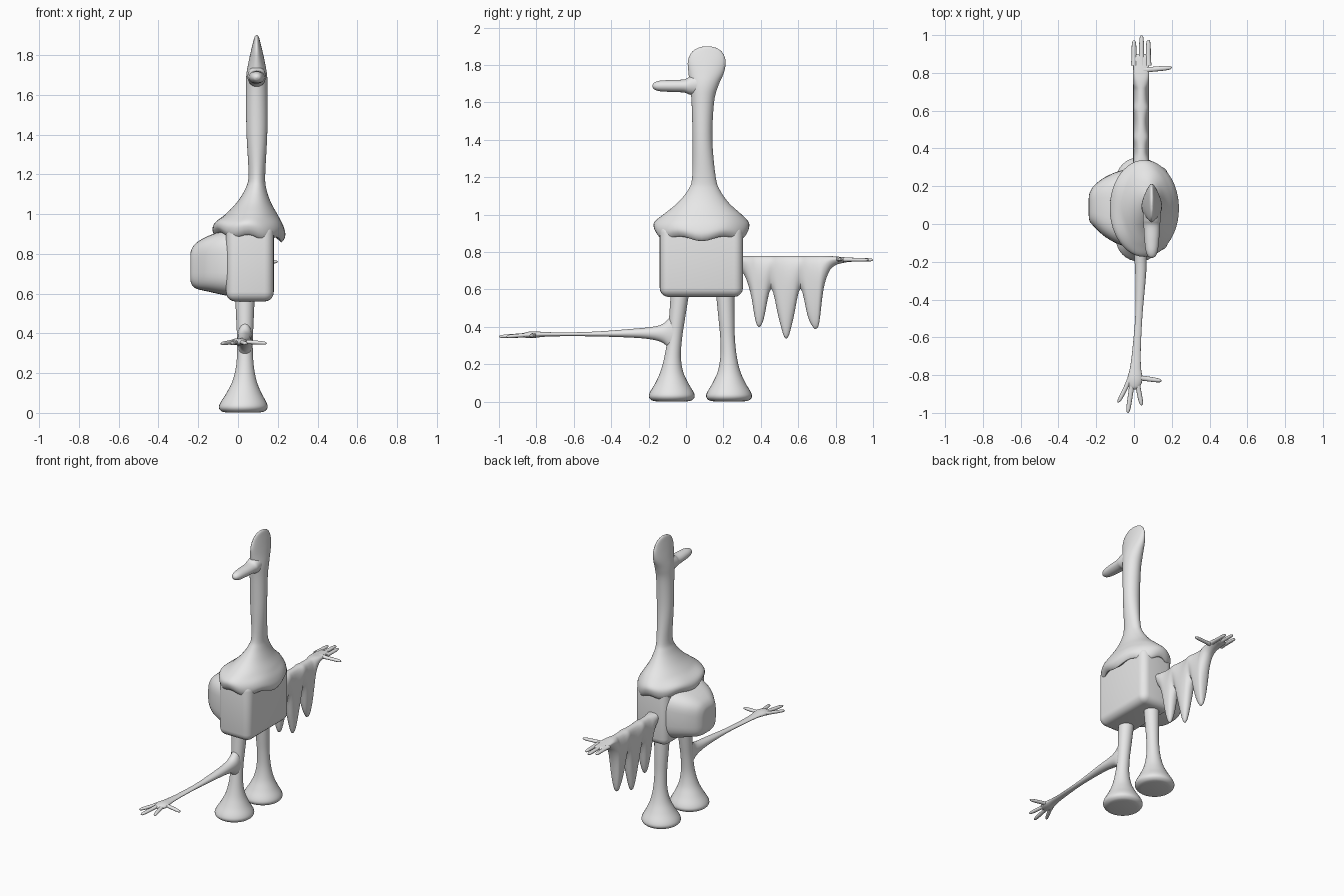
import bpy, bmesh, math
from mathutils import Vector

grey = bpy.data.materials.new("light_grey")
grey.diffuse_color = (0.8, 0.8, 0.8, 1)

# long axis -> (axis of first radius, axis of second radius)
SIDE = {'x': (1, 2), 'y': (0, 2), 'z': (0, 1)}


def spline(pts, steps):
    """Catmull-Rom through tuples of numbers."""
    out = []
    for i in range(len(pts) - 1):
        p0, p1, p2, p3 = (Vector(pts[max(0, min(len(pts) - 1, i + k))]) for k in (-1, 0, 1, 2))
        for s in range(steps):
            t = s / steps
            out.append(0.5 * (2 * p1 + (p2 - p0) * t + (2 * p0 - 5 * p1 + 4 * p2 - p3) * t * t
                              + (3 * p1 - p0 - 3 * p2 + p3) * t ** 3))
    return out + [Vector(pts[-1])]


def finish(name, bm):
    bmesh.ops.recalc_face_normals(bm, faces=bm.faces)
    me = bpy.data.meshes.new(name)
    bm.to_mesh(me)
    bm.free()
    me.materials.append(grey)
    me.shade_smooth()
    me.set_sharp_from_angle(angle=math.radians(55))
    ob = bpy.data.objects.new(name, me)
    bpy.context.collection.objects.link(ob)
    return ob


def loft(name, axis, rings, n=2.0, taper=0.0, steps=5, sides=32, warp=None):
    """Skin superellipse rings (x, y, z, radius1, radius2) along an axis."""
    bm = bmesh.new()
    a, b = SIDE[axis]
    rows = []
    for r in spline(rings, steps):
        row = []
        for k in range(sides):
            t = 2 * math.pi * k / sides
            c, s = math.cos(t), math.sin(t)
            c = math.copysign(abs(c) ** (2 / n), c)
            s = math.copysign(abs(s) ** (2 / n), s)
            co = Vector(r[:3])
            co[a] += max(r[3], 0.002) * c * (1 - taper * (1 - s) / 2)
            co[b] += max(r[4], 0.002) * s
            if warp:
                co.z += warp(t, co.z)
            row.append(bm.verts.new(co))
        rows.append(row)
    for p, q in zip(rows, rows[1:]):
        for k in range(sides):
            j = (k + 1) % sides
            bm.faces.new((p[k], p[j], q[j], q[k]))
    bm.faces.new(rows[0])
    bm.faces.new(rows[-1])
    return finish(name, bm)


def finger(name, axis, p, q, r=0.014):
    """Round tapered digit from p to q."""
    p, q = Vector(p), Vector(q)
    rings = [(*p.lerp(q, t), r * f, r * f * 0.8)
             for t, f in ((0, 1.2), (0.3, 0.95), (0.7, 0.9), (0.92, 0.7), (0.98, 0.4), (1, 0.1))]
    loft(name, axis, rings, sides=14, steps=3)


# Boxy body
bm = bmesh.new()
bmesh.ops.create_cube(bm, size=1)
for v in bm.verts:
    v.co = (0.06 + v.co.x * 0.24, 0.082 + v.co.y * 0.445, 0.755 + v.co.z * 0.39)
bmesh.ops.bevel(bm, geom=bm.edges[:], offset=0.048, segments=5, profile=0.5, affect='EDGES')
finish("body", bm)

# Side hump of the body
loft("body_hump", 'x', [(-0.24, 0.09, 0.735, 0.04, 0.05), (-0.235, 0.09, 0.735, 0.075, 0.085),
                        (-0.21, 0.095, 0.74, 0.11, 0.115), (-0.15, 0.09, 0.75, 0.16, 0.14),
                        (-0.06, 0.085, 0.755, 0.20, 0.165), (0.05, 0.082, 0.755, 0.21, 0.185)],
     n=3.5, sides=48)


# Collar, neck and head in one smooth skin, with a wavy hem
def hem(t, z):
    w = min(1, max(0, (1.0 - z) / 0.1))
    return w * (-0.012 * math.cos(6 * t) - 0.014 * math.cos(t))


loft("collar_neck_head", 'z', [
    (0.055, 0.085, 0.93, 0.10, 0.16), (0.055, 0.085, 0.895, 0.15, 0.215),
    (0.055, 0.085, 0.885, 0.165, 0.235), (0.055, 0.083, 0.915, 0.183, 0.253),
    (0.055, 0.083, 0.955, 0.172, 0.252), (0.068, 0.088, 1.0, 0.13, 0.21),
    (0.08, 0.092, 1.06, 0.085, 0.14), (0.09, 0.096, 1.13, 0.052, 0.086),
    (0.095, 0.096, 1.2, 0.042, 0.063), (0.095, 0.088, 1.4, 0.052, 0.053),
    (0.094, 0.09, 1.6, 0.054, 0.06), (0.094, 0.097, 1.69, 0.053, 0.076),
    (0.094, 0.108, 1.76, 0.042, 0.095), (0.094, 0.111, 1.82, 0.029, 0.101),
    (0.094, 0.112, 1.865, 0.018, 0.084), (0.094, 0.113, 1.89, 0.011, 0.052),
    (0.094, 0.113, 1.9, 0.004, 0.015)], sides=48, warp=hem)

# Beak
loft("beak", 'y', [(0.094, 0.07, 1.695, 0.045, 0.06), (0.094, 0.02, 1.69, 0.046, 0.048),
                   (0.094, -0.01, 1.688, 0.043, 0.035), (0.094, -0.08, 1.688, 0.039, 0.032),
                   (0.094, -0.14, 1.688, 0.032, 0.028), (0.094, -0.17, 1.688, 0.02, 0.018),
                   (0.094, -0.18, 1.688, 0.004, 0.004)])

# Legs with flared feet
for name, foot_y, top_y in (("front_leg", -0.076, -0.03), ("back_leg", 0.23, 0.208)):
    rings = []
    for z, r in ((0.002, 0.085), (0.008, 0.108), (0.025, 0.122), (0.05, 0.117), (0.1, 0.088),
                 (0.16, 0.061), (0.24, 0.044), (0.34, 0.039), (0.45, 0.043), (0.6, 0.05)):
        t = max(0, z - 0.2) / 0.4
        rings.append((0.025 + 0.01 * min(1, z / 0.2), foot_y + (top_y - foot_y) * t, z, r, r))
    loft(name, 'z', rings)

# Long thin arm growing from the front leg
loft("front_arm", 'y', [
    (0.035, -0.05, 0.365, 0.036, 0.12), (0.035, -0.09, 0.365, 0.037, 0.082),
    (0.035, -0.125, 0.365, 0.036, 0.05), (0.035, -0.18, 0.366, 0.033, 0.034),
    (0.035, -0.28, 0.366, 0.028, 0.024), (0.026, -0.48, 0.362, 0.019, 0.013),
    (0.014, -0.66, 0.36, 0.022, 0.01), (0.008, -0.76, 0.36, 0.029, 0.013),
    (0.005, -0.82, 0.358, 0.04, 0.018), (0.002, -0.86, 0.356, 0.03, 0.014),
    (0.002, -0.875, 0.355, 0.008, 0.005)])
for i, (p, q) in enumerate((((-0.02, -0.82), (-0.083, -0.945)), ((-0.008, -0.83), (-0.033, -1.0)),
                            ((0.015, -0.83), (0.04, -0.96)))):
    finger(f"front_finger_{i + 1}", 'y', (*p, 0.358), (*q, 0.348))
finger("front_thumb", 'x', (0.0, -0.81, 0.36), (0.145, -0.83, 0.35))

# Wing: flat top at z 0.78, lower edge cut into three feathers
edge = [(0.26, 0.72), (0.31, 0.68), (0.345, 0.58), (0.37, 0.44), (0.39, 0.4), (0.415, 0.44),
        (0.455, 0.605), (0.495, 0.45), (0.52, 0.36), (0.535, 0.338), (0.552, 0.36), (0.575, 0.45),
        (0.612, 0.605), (0.65, 0.46), (0.675, 0.405), (0.692, 0.39), (0.712, 0.42), (0.735, 0.6),
        (0.765, 0.695), (0.8, 0.73), (0.85, 0.744), (0.885, 0.748)]
loft("wing", 'y', [(0.038, y, (0.78 - max(0, y - 0.76) * 0.1 + z) / 2, 0.052,
                    (0.78 - max(0, y - 0.76) * 0.1 - z) / 2) for y, z in edge]
     + [(0.038, 0.9, 0.757, 0.04, 0.004)], n=2.4, taper=0.5, steps=4)
for i, (x, tip) in enumerate(((0.0, 0.972), (0.04, 1.0), (0.076, 0.975))):
    finger(f"wing_finger_{i + 1}", 'y', (x, 0.84, 0.76), (x, tip, 0.758))
finger("wing_thumb", 'x', (0.05, 0.815, 0.762), (0.2, 0.828, 0.76))
